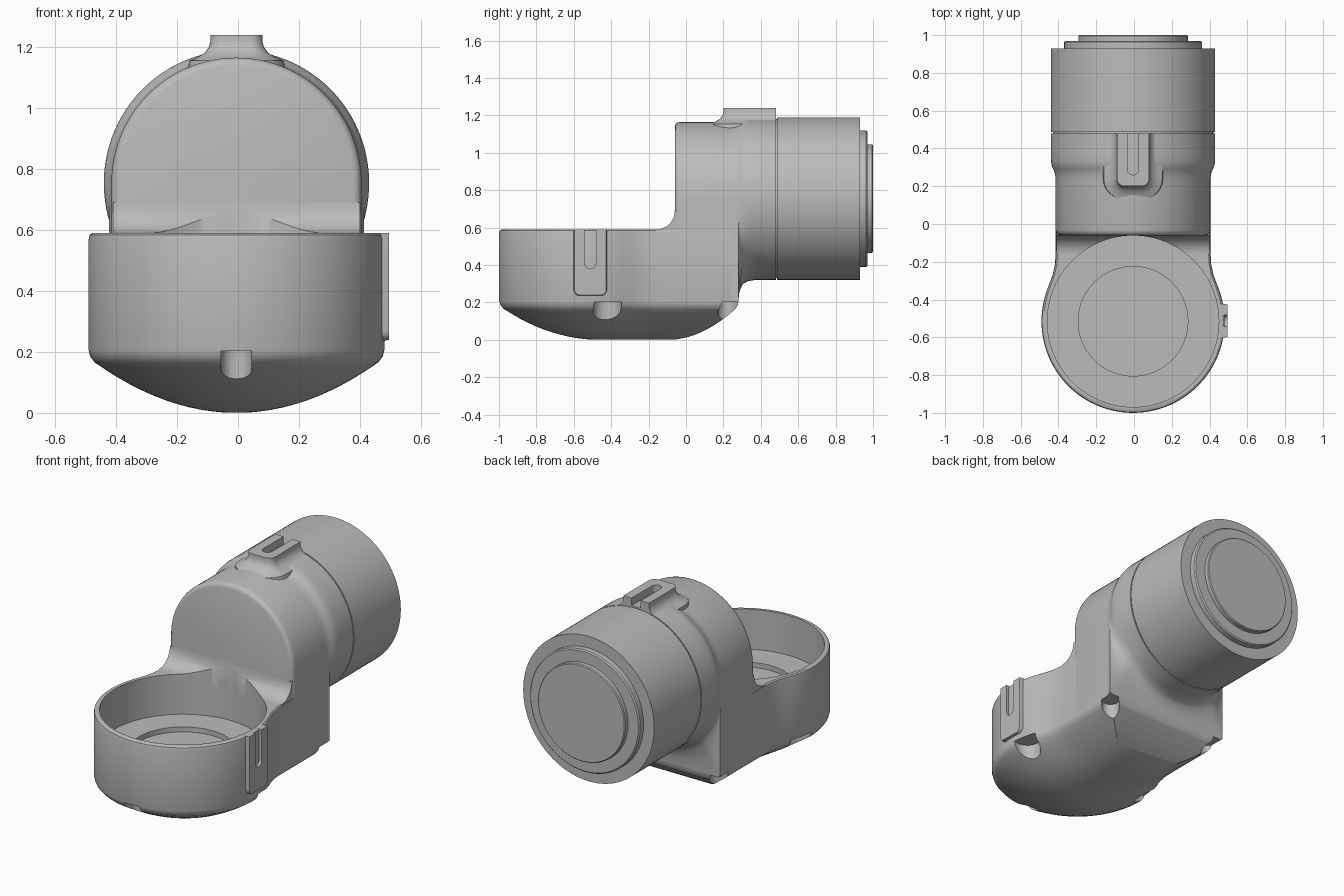
import bpy, bmesh
from math import sin, cos, pi, radians

if "Cube" in bpy.data.objects:
    bpy.data.objects.remove(bpy.data.objects["Cube"])

CX = -0.005          # body centre line
CUP_Y = -0.515       # cup axis
BARREL_Z = 0.755     # barrel axis height
WIDTH = 0.41         # half width of the elbow

grey = bpy.data.materials.new("plain grey")
grey.use_nodes = True
grey.diffuse_color = (0.5, 0.5, 0.5, 1)
grey.node_tree.nodes["Principled BSDF"].inputs["Base Color"].default_value = (0.5, 0.5, 0.5, 1)


def loft(name, rings):
    """Skin a list of equal-length point rings and cap both ends."""
    bm = bmesh.new()
    loops = [[bm.verts.new((x + CX, y, z)) for x, y, z in ring] for ring in rings]
    n = len(loops[0])
    for a, b in zip(loops, loops[1:]):
        for i in range(n):
            j = (i + 1) % n
            bm.faces.new((a[i], a[j], b[j], b[i]))
    bm.faces.new(loops[0][::-1])
    bm.faces.new(loops[-1])
    bmesh.ops.recalc_face_normals(bm, faces=bm.faces)
    mesh = bpy.data.meshes.new(name)
    bm.to_mesh(mesh)
    bm.free()
    mesh.materials.append(grey)
    obj = bpy.data.objects.new(name, mesh)
    bpy.context.collection.objects.link(obj)
    return obj


def activate(obj):
    bpy.ops.object.select_all(action='DESELECT')
    obj.select_set(True)
    bpy.context.view_layer.objects.active = obj


def cut(obj, cutters):
    activate(obj)
    for c in cutters:
        mod = obj.modifiers.new("cut", 'BOOLEAN')
        mod.operation, mod.solver, mod.object = 'DIFFERENCE', 'EXACT', c
        bpy.ops.object.modifier_apply(modifier=mod.name)


def circle(radius, place, n=96):
    return [place(radius * cos(2 * pi * i / n), radius * sin(2 * pi * i / n)) for i in range(n)]


def outline(half, front, back, rad):
    """U-shaped outline: flat at the back, rounded corners at the front."""
    side = [(half, back)]
    for i in range(7):
        a = i * pi / 12
        side.append((half - rad + rad * cos(a), front + rad - rad * sin(a)))
    return side + [(-u, v) for u, v in reversed(side)]


# Cup base: round front, straight rear block, dished underside
half = [(0.485 * cos(radians(a)), CUP_Y + 0.485 * sin(radians(a))) for a in range(-90, 23, 4)]
half += [(0.426, -0.27), (0.413, -0.21), (WIDTH, -0.15), (WIDTH, 0.28)]
foot = half + [(-x, y) for x, y in reversed(half[1:])]


def foot_ring(s, z):
    ring = []
    for x, y in foot:
        spine = min(max(y, -0.46), -0.1)
        ring.append((x * s, spine + (y - spine) * s, z))
    return ring


dish = [foot_ring(i / 12.5, 0.18 * (i / 12.5) ** 2) for i in range(1, 13)]
base = loft("cup_base", dish + [foot_ring(0.99, 0.185), foot_ring(1, 0.205), foot_ring(1, 0.57),
                                foot_ring(0.993, 0.584), foot_ring(0.975, 0.59)])

# Concave fillet between the cup rim and the elbow
arc = [(-0.16 + 0.1 * sin(i * pi / 24), 0.69 - 0.1 * cos(i * pi / 24)) for i in range(13)]
profile = arc + [(-0.04, 0.69), (-0.04, 0.5), (-0.16, 0.5)]
fillet = loft("rim_fillet", [[(x, y, z) for y, z in profile] for x in (-0.405, 0.405)])

# Bore of the cup with a stepped floor
bore = loft("bore_cutter", [circle(r, lambda u, v, z=z: (u, CUP_Y + v, z))
                            for r, z in [(0.29, 0.32), (0.29, 0.35), (0.454, 0.35), (0.454, 0.9)]])


# Round-ended pockets under the rim
def pocket(x, y, angle, w):
    c, s = cos(radians(angle)), sin(radians(angle))
    flat = [(x + c * v - s * u, y + s * v + c * u) for u, v in outline(w, 0, 0.3, w)]
    return loft("pocket_cutter", [[(px, py, z) for px, py in flat] for z in (-0.1, 0.203)])


pockets = [pocket(0, -0.885, -90, 0.05)]
for m in (1, -1):
    pockets.append(pocket(m * 0.37, -0.435, 90 - m * 80, 0.075))
    pockets.append(pocket(m * 0.33, 0.185, 90 - m * 45, 0.05))
cut(base, [bore] + pockets)
cut(fillet, [bore])


# Elbow: arch section that turns into a full circle at the rear
def elbow_ring(y, r, k):
    ring = []
    for i in range(96):
        c, s = cos(i * pi / 48), sin(i * pi / 48)
        x, z = r * c, r * s
        if s < 0:
            m = max(abs(c), abs(s))
            x += (1 - k) * (r * c / m - x)
            z += (1 - k) * (0.545 * s / m - z)
        ring.append((x, y, BARREL_Z + z))
    return ring


elbow = loft("elbow", [elbow_ring(*p) for p in [
    (-0.06, 0.385, 0), (-0.056, 0.397, 0), (-0.047, 0.406, 0), (-0.032, WIDTH, 0),
    (0.24, WIDTH, 0), (0.265, 0.413, 0), (0.28, 0.418, 0), (0.285, 0.42, 0.35),
    (0.3, 0.427, 0.7), (0.315, 0.432, 0.85), (0.335, 0.435, 0.95), (0.37, 0.435, 1),
    (0.48, 0.435, 1)]])

# Barrel with a seam groove and a stepped end cap
barrel = loft("barrel", [circle(r, lambda u, v, y=y: (u, y, BARREL_Z + v)) for r, y in [
    (0.425, 0.46), (0.425, 0.487), (0.435, 0.487), (0.435, 0.93), (0.365, 0.93),
    (0.365, 0.963), (0.358, 0.97), (0.29, 0.97), (0.29, 0.995), (0.285, 1.0)]])


# Slotted tabs on the elbow top and the cup side
def tab(name, place, front, back, rad, levels, slot_front, slot_heights):
    body = loft(name, [[place(u, v, h) for u, v in outline(0.085 + g, front - g, back, rad + g)]
                       for h, g in levels])
    slot = loft("slot_cutter", [[place(u, v, h) for u, v in outline(0.03, slot_front, back + 0.05, 0.029)]
                                for h in slot_heights])
    cut(body, [slot])
    return body, slot


top_tab, slot_a = tab("top_tab", lambda u, v, h: (u, v, h), 0.2, 0.48, 0.04,
                      [(1.1, 0.08), (1.155, 0.07), (1.166, 0.045), (1.18, 0.02),
                       (1.2, 0.005), (1.22, 0), (1.24, 0)], 0.26, (1.195, 1.3))
side_tab, slot_b = tab("side_tab", lambda u, v, h: (h, -0.512 - u, v), 0.24, 0.59, 0.03,
                       [(0.462, 0.004), (0.485, 0.004), (0.5, 0)], 0.38, (0.472, 0.6))

# Remove the cutters and smooth the parts
for c in [bore, slot_a, slot_b] + pockets:
    bpy.data.objects.remove(c)
for part in (base, fillet, elbow, barrel, top_tab, side_tab):
    activate(part)
    bpy.ops.object.shade_smooth_by_angle(angle=radians(32))
